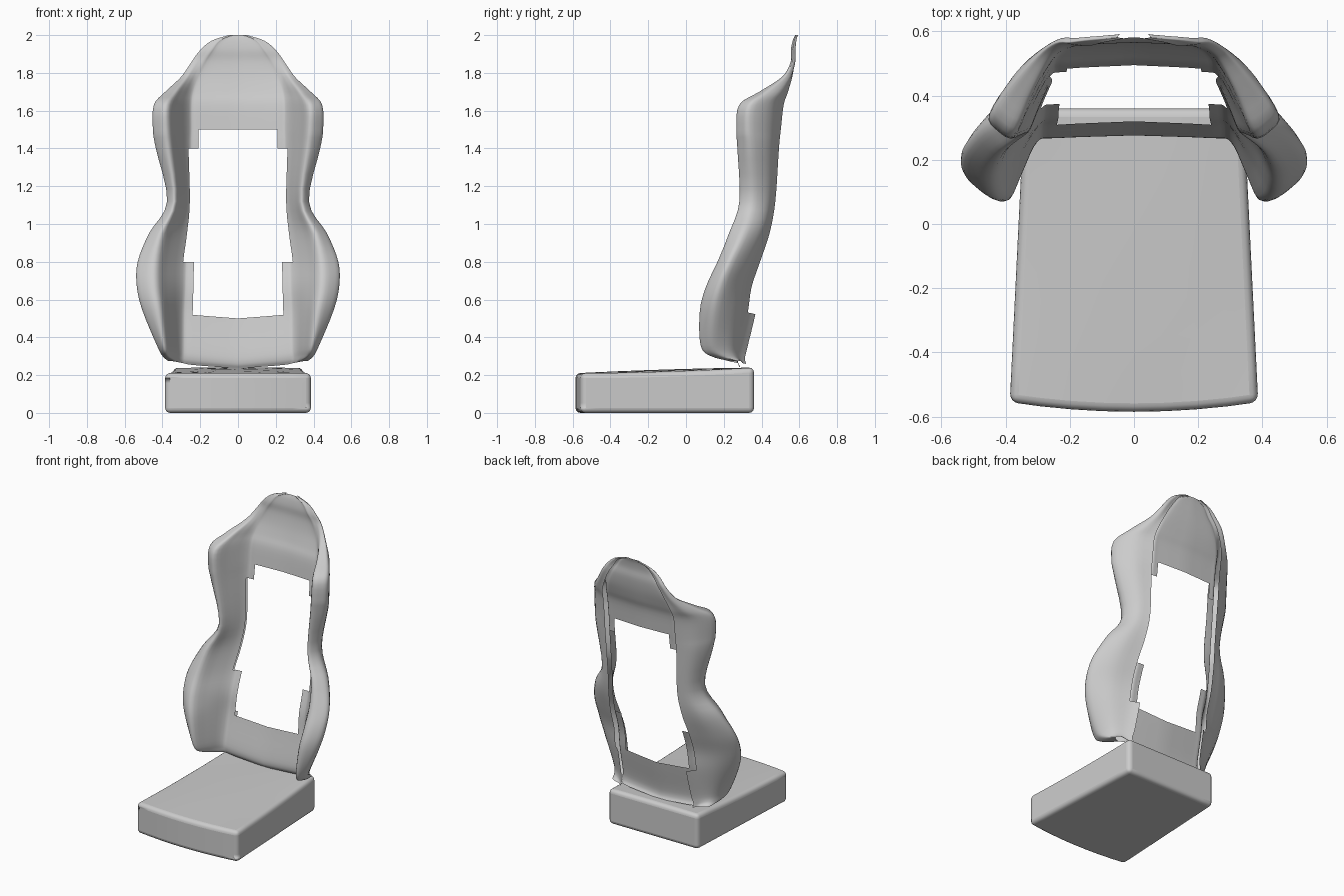
import bpy, bmesh
from mathutils import Vector

if "Cube" in bpy.data.objects:
    bpy.data.objects.remove(bpy.data.objects["Cube"])


def spline(pts, steps):
    """Catmull-Rom through pts, keeping every control point."""
    out = []
    for i in range(len(pts) - 1):
        b, c = pts[i], pts[i + 1]
        a = pts[i - 1] if i else b * 2 - c
        d = pts[i + 2] if i + 2 < len(pts) else c * 2 - b
        for k in range(steps):
            t = k / steps
            out.append(0.5 * (b * 2 + (c - a) * t + (a * 2 - b * 5 + c * 4 - d) * t ** 2
                              + (b * 3 - a - c * 3 + d) * t ** 3))
    return out + [pts[-1]]


def make_object(name, bm):
    bmesh.ops.recalc_face_normals(bm, faces=bm.faces)
    me = bpy.data.meshes.new(name)
    bm.to_mesh(me)
    bm.free()
    ob = bpy.data.objects.new(name, me)
    bpy.context.collection.objects.link(ob)
    bpy.ops.object.select_all(action='DESELECT')
    ob.select_set(True)
    bpy.context.view_layer.objects.active = ob
    return ob


# Seat cushion: tapered block with a bowed front and crowned top
bm = bmesh.new()
bmesh.ops.create_cube(bm, size=2)
bmesh.ops.subdivide_edges(bm, edges=bm.edges[:], cuts=7, use_grid_fill=True)
for v in bm.verts:
    u, w, h = v.co
    t = (w + 1) / 2
    half = 0.387 - 0.045 * t
    y0 = -0.585 + 0.03 * u * u
    y = y0 + (0.36 - y0) * t
    top = 0.21 + 0.03 * t * t + 0.012 * (1 - u * u) * (1 - w * w)
    v.co = (u * half, y, top * (h + 1) / 2)
cushion = make_object("seat_cushion", bm)
bev = cushion.modifiers.new("rounded_edges", 'BEVEL')
bev.width = 0.035
bev.segments = 4
bev.limit_method = 'ANGLE'
bev.angle_limit = 0.9
bpy.ops.object.shade_smooth_by_angle(angle=0.8)

# Backrest levels: z, inner wall (x, y), front crest (x, y), outermost point (x, y)
LEVELS = [
    (0.235, .29, .275, .33, .24, .37, .27),
    (0.262, .30, .260, .37, .13, .40, .19),
    (0.32, .30, .260, .385, .08, .43, .15),
    (0.50, .30, .295, .41, .077, .505, .16),
    (0.65, .295, .315, .43, .11, .535, .19),
    (0.80, .29, .36, .43, .17, .53, .24),
    (0.95, .27, .41, .40, .23, .47, .31),
    (1.12, .255, .445, .33, .285, .375, .36),
    (1.40, .262, .46, .36, .275, .435, .35),
    (1.50, .26, .47, .37, .27, .45, .34),
    (1.63, .26, .485, .37, .285, .445, .35),
    (1.70, .25, .51, .33, .39, .385, .43),
    (1.78, .22, .54, .27, .51, .30, .525),
    (1.86, .18, .555, .22, .555, .245, .565),
    (1.92, .14, .555, .18, .56, .20, .568),
    (1.97, .10, .565, .125, .57, .14, .575),
    (2.00, .03, .578, .042, .58, .05, .582),
]
US, ZS = 4, 4          # substeps across and up


def section(row):
    """Half cross-section: centre panel, bolster wall, crest, outer side, back flap."""
    z, xi, yi, xf, yf, xo, yo = row
    s = min(1, (xo - xi) / 0.15)
    xb, yb = xi + 0.008, yi + 0.012 + 0.02 * s
    pts = [(0, yi + 0.025 * s), (xi * .8, yi + 0.014 * s), (xi, yi),
           (xi * .45 + xf * .55, yi * .47 + yf * .53), (xf, yf),
           (xf * .35 + xo * .65, yf * .72 + yo * .28), (xo, yo),
           ((xo + xb) / 2 + 0.02 * s, (yo + yb) / 2 + 0.02 * s),
           (xb, yb), (xb - 0.05 * s, yb + 0.04 * s)]
    res = []
    for x, y in pts:
        fade = max(0, min(1, (0.8 - z) / 0.3))
        res.append(Vector((x, y, z + fade * min(0.04, 0.03 * (x / 0.3) ** 2))))
    return res


controls = [section(r) for r in LEVELS]
columns = [spline(list(c), ZS) for c in zip(*controls)]
rows = [spline(list(r), US) for r in zip(*columns)]
heights = [r[0] for r in LEVELS]

# Backrest shell: half grid with the open window cut out, then mirrored
bm = bmesh.new()
grid = [[bm.verts.new((max(p.x, 0), p.y, p.z)) for p in r] for r in rows]
for j in range(len(grid) - 1):
    k = j // ZS
    z = heights[k] + (heights[k + 1] - heights[k]) * (j % ZS + 0.5) / ZS
    for i in range(len(grid[0]) - 1):
        seg = i // US
        if seg == 0 and 0.5 < z < 1.5:
            continue                       # window
        if seg == 1 and 0.8 < z < 1.4:
            continue                       # between the corner tabs
        if seg == 8 and z > 0.5:
            continue                       # back flap only at the bottom
        bm.faces.new((grid[j][i], grid[j][i + 1], grid[j + 1][i + 1], grid[j + 1][i]))
bmesh.ops.delete(bm, geom=[v for v in bm.verts if not v.link_faces], context='VERTS')
back = make_object("backrest_shell", bm)
mir = back.modifiers.new("mirror", 'MIRROR')
mir.use_axis[0] = True
mir.merge_threshold = 0.0005
bpy.ops.object.shade_smooth_by_angle(angle=1.0)
